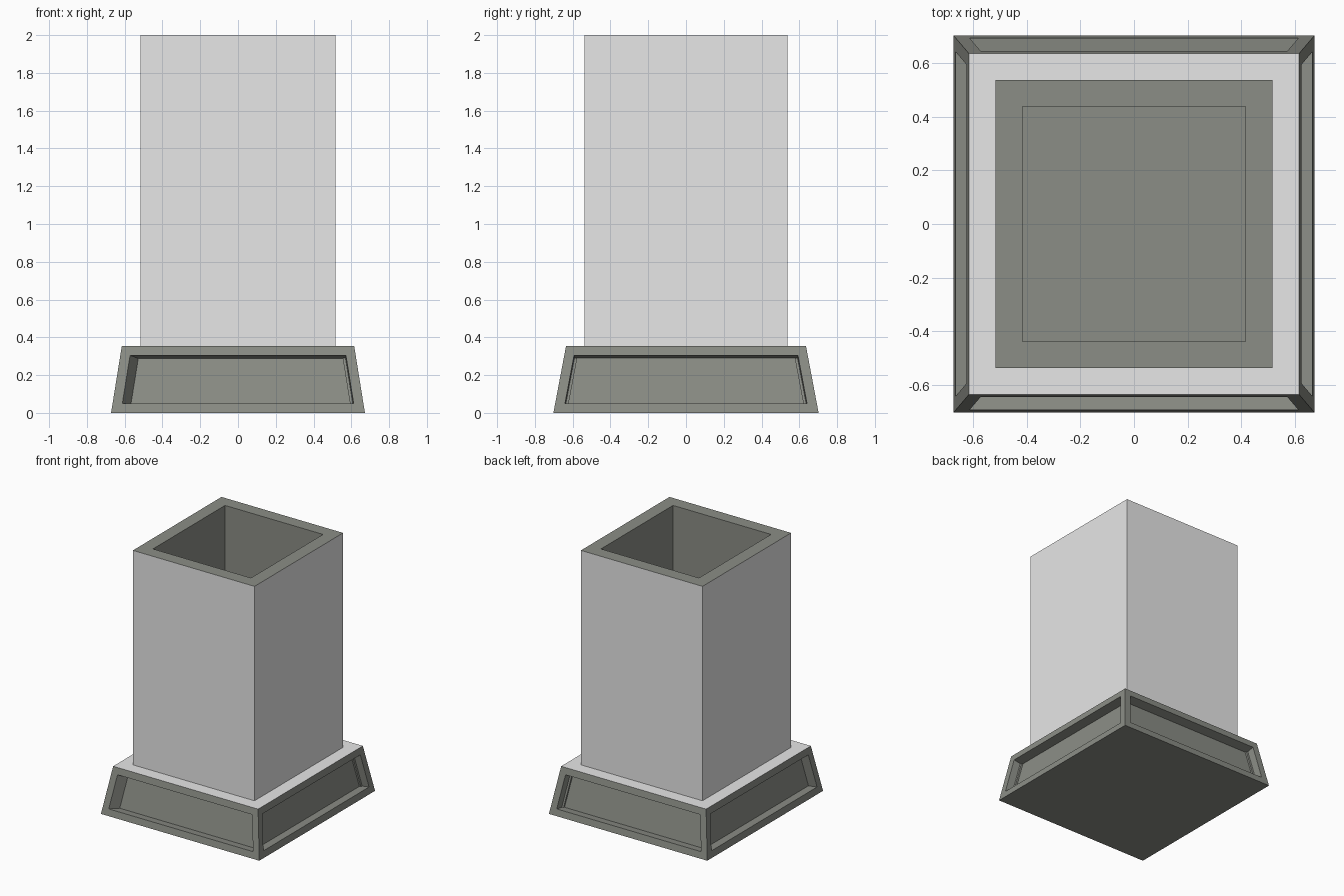
import bpy, bmesh

if "Cube" in bpy.data.objects:
    bpy.data.objects.remove(bpy.data.objects["Cube"])


def material(name, rgb):
    m = bpy.data.materials.new(name)
    m.diffuse_color = (*rgb, 1)
    m.use_nodes = True
    m.node_tree.nodes["Principled BSDF"].inputs["Base Color"].default_value = m.diffuse_color
    return m


STONE = material("dark stone", (0.26, 0.27, 0.24))
PLASTER = material("light plaster", (0.8, 0.8, 0.8))


def tapered_box(bm, bottom, top, z0, z1):
    """Box with given half sizes at the bottom and top."""
    rings = []
    for (hx, hy), z in ((bottom, z0), (top, z1)):
        rings.append([bm.verts.new((sx * hx, sy * hy, z))
                      for sx, sy in ((-1, -1), (1, -1), (1, 1), (-1, 1))])
    lo, hi = rings
    bm.faces.new(lo[::-1])
    cap = bm.faces.new(hi)
    sides = [bm.faces.new((lo[i], lo[(i + 1) % 4], hi[(i + 1) % 4], hi[i]))
             for i in range(4)]
    bm.normal_update()
    return cap, sides


def finish(bm, name):
    me = bpy.data.meshes.new(name)
    bm.to_mesh(me)
    bm.free()
    me.materials.append(STONE)
    me.materials.append(PLASTER)
    ob = bpy.data.objects.new(name, me)
    bpy.context.collection.objects.link(ob)


# sloping base with a recessed panel on each side and a light top ledge
bm = bmesh.new()
ledge, sides = tapered_box(bm, (0.672, 0.702), (0.615, 0.635), 0, 0.355)
ledge.material_index = 1
bmesh.ops.inset_individual(bm, faces=sides, thickness=0.051, use_even_offset=True)
bm.normal_update()
bmesh.ops.inset_individual(bm, faces=sides, thickness=0.004, depth=-0.07,
                           use_even_offset=True)
# the front panel is narrower at its left end
for v in sides[0].verts:
    if v.co.x < 0:
        v.co.x += 0.04
finish(bm, "base")

# hollow shaft: light outside, dark rim and inside
bm = bmesh.new()
rim, sides = tapered_box(bm, (0.516, 0.537), (0.516, 0.537), 0.355, 2.0)
for f in sides:
    f.material_index = 1
bmesh.ops.inset_individual(bm, faces=[rim], thickness=0.1, use_even_offset=True)
bm.normal_update()
bmesh.ops.inset_individual(bm, faces=[rim], thickness=0, depth=-1.25)
finish(bm, "shaft")
